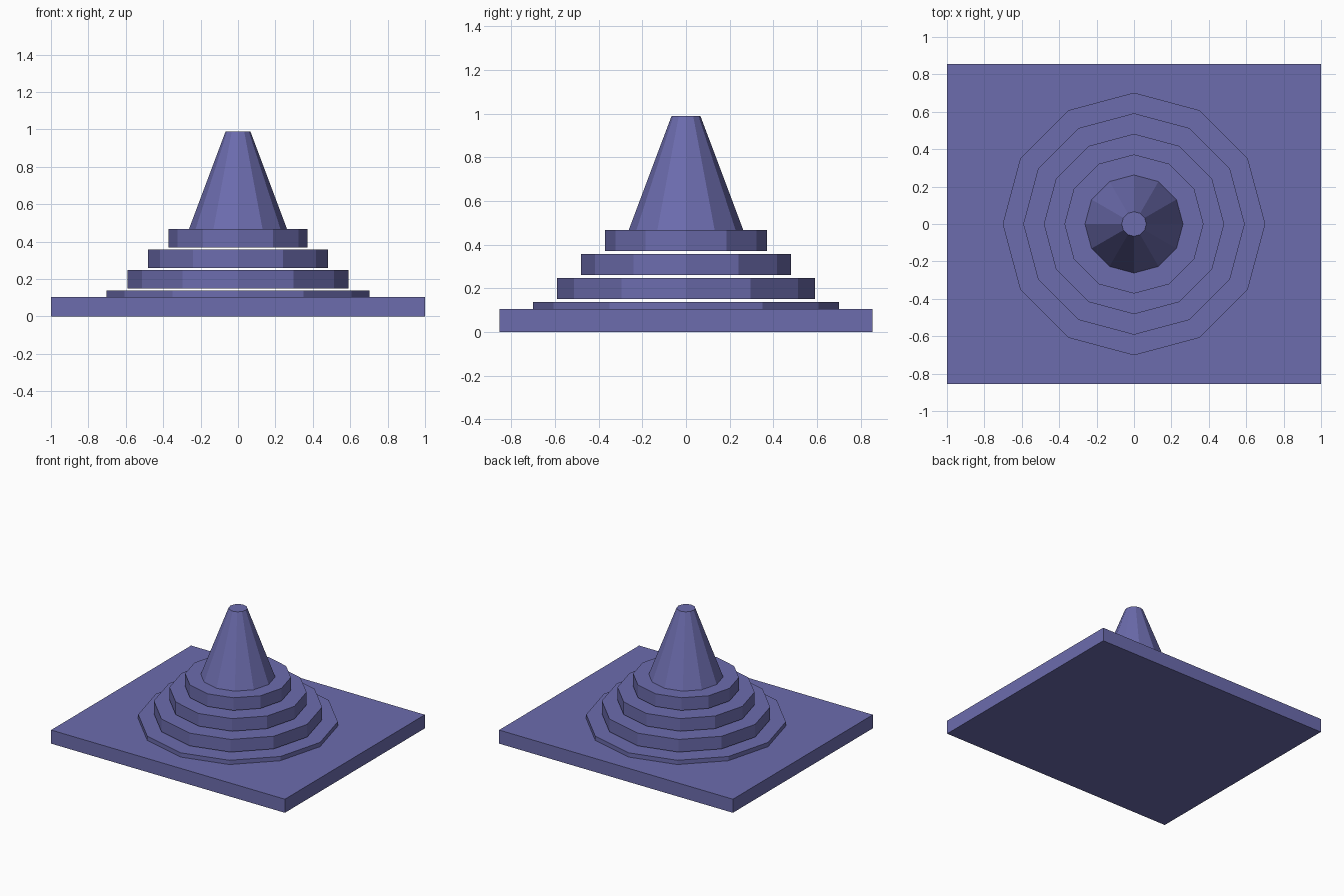
import bpy

if "Cube" in bpy.data.objects:
    bpy.data.objects.remove(bpy.data.objects["Cube"])

violet = bpy.data.materials.new("muted_violet")
violet.diffuse_color = (0.15, 0.15, 0.42, 1.0)
violet.use_nodes = True
violet.node_tree.nodes["Principled BSDF"].inputs["Base Color"].default_value = violet.diffuse_color

SIDES = 12


def finish(name):
    obj = bpy.context.object
    obj.name = name
    obj.data.materials.append(violet)
    return obj


def frustum(name, r_bottom, r_top, z0, z1):
    """Twelve-sided flat-shaded prism or tapered cone between two heights."""
    bpy.ops.mesh.primitive_cone_add(
        vertices=SIDES, radius1=r_bottom, radius2=r_top, depth=z1 - z0,
        location=(0, 0, (z0 + z1) / 2))
    return finish(name)


# Rectangular base slab
bpy.ops.mesh.primitive_cube_add(size=1, location=(0, 0, 0.0525))
base = finish("base_slab")
base.scale = (2.0, 1.71, 0.105)

# Four stepped discs with narrow gaps; the lowest is partly sunk in the slab
for i in range(4):
    z0 = 0.04 + 0.11 * i
    radius = 0.702 - 0.11 * i
    frustum(f"step_{i + 1}", radius, radius, z0, z0 + 0.098)

# Tapered spire on top
frustum("spire", 0.262, 0.066, 0.468, 0.99)
